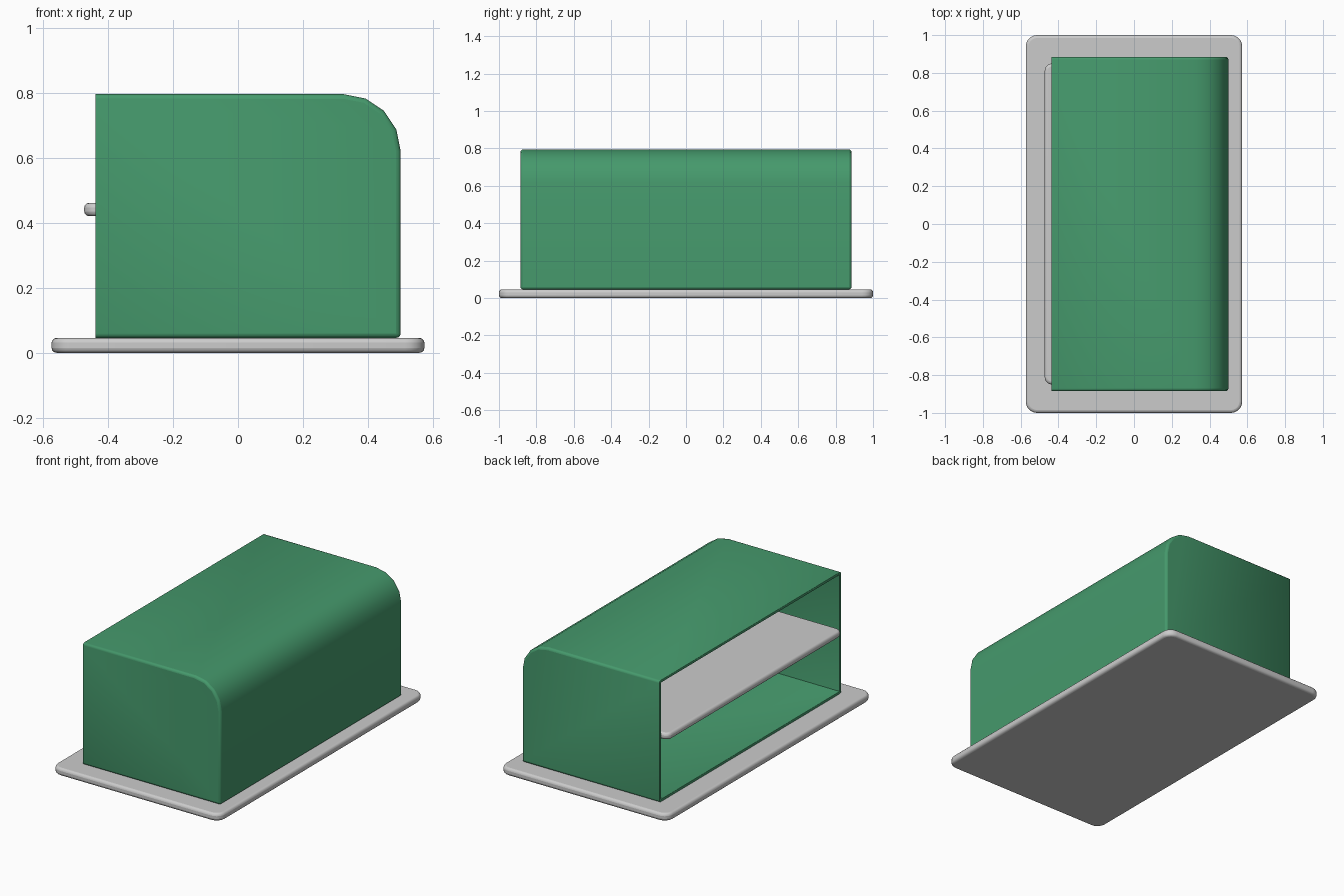
import bpy, bmesh, math

if "Cube" in bpy.data.objects:
    bpy.data.objects.remove(bpy.data.objects["Cube"])


def prism(name, points, axis, start, end):
    """Extrude a closed 2D outline along y or z."""
    bm = bmesh.new()
    if axis == 'z':
        verts = [bm.verts.new((a, b, start)) for a, b in points]
        step = (0, 0, end - start)
    else:
        verts = [bm.verts.new((a, start, b)) for a, b in points]
        step = (0, end - start, 0)
    face = bm.faces.new(verts)
    ext = bmesh.ops.extrude_face_region(bm, geom=[face], use_keep_orig=True)
    new = [g for g in ext['geom'] if isinstance(g, bmesh.types.BMVert)]
    bmesh.ops.translate(bm, verts=new, vec=step)
    bmesh.ops.recalc_face_normals(bm, faces=bm.faces[:])
    mesh = bpy.data.meshes.new(name)
    bm.to_mesh(mesh)
    bm.free()
    obj = bpy.data.objects.new(name, mesh)
    bpy.context.collection.objects.link(obj)
    return obj


def arc(cx, cy, r, a0, a1, n):
    angles = [math.radians(a0 + (a1 - a0) * i / n) for i in range(n + 1)]
    return [(cx + r * math.cos(a), cy + r * math.sin(a)) for a in angles]


def bevel(obj, width, segments):
    m = obj.modifiers.new("Bevel", 'BEVEL')
    m.width = width
    m.segments = segments
    m.limit_method = 'ANGLE'
    m.angle_limit = math.radians(40)


def smooth(obj):
    bpy.ops.object.select_all(action='DESELECT')
    obj.select_set(True)
    bpy.context.view_layer.objects.active = obj
    bpy.ops.object.shade_smooth_by_angle(angle=math.radians(40))


def rounded_slab(name, x0, x1, y, z0, z1, r):
    pts = (arc(x1 - r, y - r, r, 0, 90, 5) + arc(x0 + r, y - r, r, 90, 180, 5)
           + arc(x0 + r, -y + r, r, 180, 270, 5) + arc(x1 - r, -y + r, r, 270, 360, 5))
    obj = prism(name, pts, 'z', z0, z1)
    bevel(obj, 0.015, 3)
    smooth(obj)
    return obj


# Base plate and inner shelf
rounded_slab("base_plate", -0.573, 0.573, 1.0, 0.0, 0.046, 0.06)
rounded_slab("shelf", -0.473, 0.488, 0.85, 0.42, 0.461, 0.04)

# Hollow housing with one rounded top edge, open on the -x side
left, right, low, high, r = -0.438, 0.5, 0.046, 0.795, 0.175
profile = [(left, low), (right, low)] + arc(right - r, high - r, r, 0, 90, 4) + [(left, high)]
housing = prism("housing", profile, 'y', -0.885, 0.885)
bm = bmesh.new()
bm.from_mesh(housing.data)
opening = [f for f in bm.faces if f.normal.x < -0.9]
bmesh.ops.delete(bm, geom=opening, context='FACES_ONLY')
bm.to_mesh(housing.data)
bm.free()
bevel(housing, 0.014, 3)
wall = housing.modifiers.new("Wall", 'SOLIDIFY')
wall.thickness = 0.015
wall.offset = -1
wall.use_even_offset = True
bevel(housing, 0.003, 1)
smooth(housing)

green = bpy.data.materials.new("green")
green.diffuse_color = (0.06, 0.32, 0.15, 1)
green.use_nodes = True
green.node_tree.nodes["Principled BSDF"].inputs["Base Color"].default_value = green.diffuse_color
housing.data.materials.append(green)
